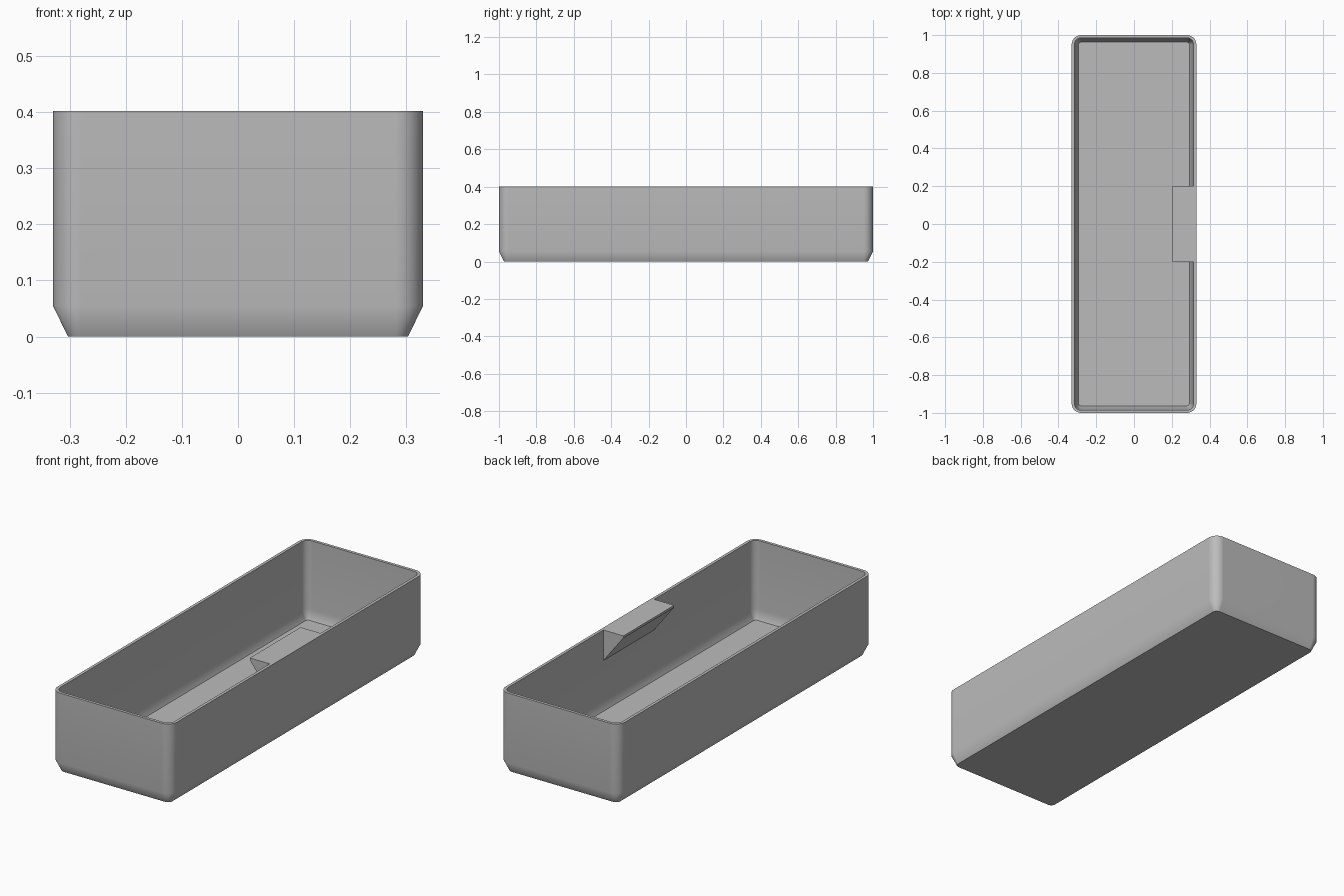
import bpy
import bmesh
from math import cos, sin, pi

if "Cube" in bpy.data.objects:
    bpy.data.objects.remove(bpy.data.objects["Cube"], do_unlink=True)

grey = bpy.data.materials.new("plain grey")
grey.use_nodes = True
colour = (0.5, 0.5, 0.5, 1)
grey.diffuse_color = colour
grey.node_tree.nodes["Principled BSDF"].inputs["Base Color"].default_value = colour

HALF_X, HALF_Y, HEIGHT, RADIUS = 0.33, 1.0, 0.402, 0.05
WALL = 0.015
SEGMENTS = 10


def finish(name, bm):
    bmesh.ops.recalc_face_normals(bm, faces=bm.faces[:])
    mesh = bpy.data.meshes.new(name)
    bm.to_mesh(mesh)
    bm.free()
    mesh.materials.append(grey)
    obj = bpy.data.objects.new(name, mesh)
    bpy.context.collection.objects.link(obj)
    return obj


def rounded_ring(bm, inset, z):
    """Rounded rectangle, inset evenly from the outer wall."""
    radius = RADIUS - inset
    verts = []
    for i, (sx, sy) in enumerate([(1, 1), (-1, 1), (-1, -1), (1, -1)]):
        for k in range(SEGMENTS + 1):
            a = (i + k / SEGMENTS) * pi / 2
            verts.append(bm.verts.new((sx * (HALF_X - RADIUS) + radius * cos(a),
                                       sy * (HALF_Y - RADIUS) + radius * sin(a), z)))
    return verts


# Open tray: outside chamfer and wall, rim, inside wall and chamfer, floor
profile = [(0.027, 0), (0, 0.055), (0, HEIGHT),
           (WALL, HEIGHT), (WALL, 0.06), (0.037, WALL)]
bm = bmesh.new()
rings = [rounded_ring(bm, inset, z) for inset, z in profile]
for low, high in zip(rings, rings[1:]):
    for j in range(len(low)):
        n = (j + 1) % len(low)
        bm.faces.new((low[j], low[n], high[n], high[j]))
bm.faces.new(rings[0])
bm.faces.new(rings[-1])
tray = finish("tray", bm)
bpy.context.view_layer.objects.active = tray
tray.select_set(True)
bpy.ops.object.shade_smooth_by_angle(angle=pi / 6)
normals = tray.modifiers.new("even shading", 'WEIGHTED_NORMAL')
normals.keep_sharp = True

# Label ledge: wedge under the rim on the left wall
inner = HALF_X - WALL
section = [(inner, HEIGHT), (0.205, HEIGHT), (0.205, HEIGHT - 0.01), (inner, 0.25)]
bm = bmesh.new()
face = bm.faces.new([bm.verts.new((x, -0.2, z)) for x, z in section])
extruded = bmesh.ops.extrude_face_region(bm, geom=[face])["geom"]
bmesh.ops.translate(bm, vec=(0, 0.4, 0),
                    verts=[v for v in extruded if isinstance(v, bmesh.types.BMVert)])
finish("label_ledge", bm)
